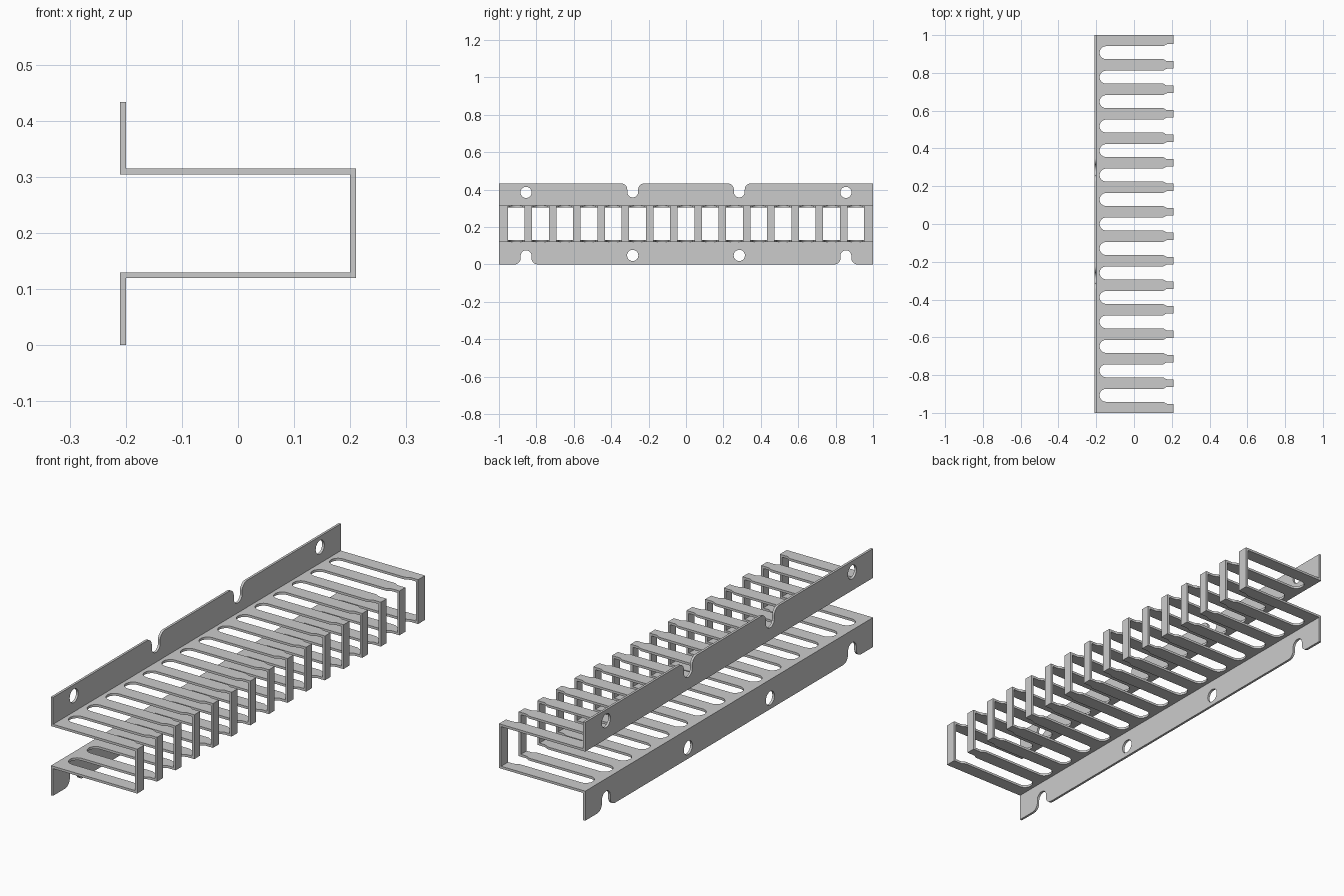
import bpy, bmesh
from math import sin, cos, pi, radians
from mathutils import Vector

if "Cube" in bpy.data.objects:
    bpy.data.objects.remove(bpy.data.objects["Cube"])

T = 0.0105          # sheet thickness
X, H = 0.21, 0.433  # half depth, height
Z1, Z2 = 0.1195, 0.3145  # outer faces of the two shelves


def prism(bm, pts, direction):
    """Extrude a closed outline along a vector."""
    face = bm.faces.new([bm.verts.new(p) for p in pts])
    ext = bmesh.ops.extrude_face_region(bm, geom=[face])
    verts = [g for g in ext["geom"] if isinstance(g, bmesh.types.BMVert)]
    bmesh.ops.translate(bm, verts=verts, vec=Vector(direction))


def make_object(name, bm):
    bmesh.ops.recalc_face_normals(bm, faces=bm.faces)
    mesh = bpy.data.meshes.new(name)
    bm.to_mesh(mesh)
    bm.free()
    obj = bpy.data.objects.new(name, mesh)
    bpy.context.collection.objects.link(obj)
    return obj


def arc(cx, cy, r, a0, a1, n=10):
    return [(cx + r * cos(radians(a0 + (a1 - a0) * i / n)),
             cy + r * sin(radians(a0 + (a1 - a0) * i / n))) for i in range(n + 1)]


# folded sheet: hat-shaped profile run along y
hat = [(-X, 0), (-X + T, 0), (-X + T, Z1), (X, Z1), (X, Z2), (-X + T, Z2),
       (-X + T, H), (-X, H), (-X, Z2 - T), (X - T, Z2 - T), (X - T, Z1 + T), (-X, Z1 + T)]
bm = bmesh.new()
prism(bm, [(x, -1, z) for x, z in hat], (0, 2, 0))
duct = make_object("slotted_duct", bm)

# finger slots: round at the back, flaring to a wider opening at the front
bm = bmesh.new()
w, wide, pitch = 0.034, 0.0445, 0.1296
flare = [(0.15 + 0.026 * i / 8, w + (wide - w) * (1 - cos(pi * i / 8)) / 2) for i in range(9)]
slot = (arc(-0.182 + w, 0, w, 90, 270, 20) + [(x, -y) for x, y in flare]
        + [(0.3, -wide), (0.3, wide)] + flare[::-1])
for i in range(15):
    prism(bm, [(x, y + (i - 7) * pitch, 0.05) for x, y in slot], (0, 0, 0.34))
slots = make_object("slot_cutter", bm)

# mounting holes and open notches, mirrored between the two flanges
bm = bmesh.new()
r, rc, depth = 0.029, 0.033, 0.075
notch = ([(r + rc, -0.05)] + arc(r + rc, rc, rc, 270, 180)
         + arc(0, depth - r, r, 0, 180, 20) + arc(-r - rc, rc, rc, 0, -90) + [(-r - rc, -0.05)])
hole = arc(0, 0.048, 0.03, 0, 345, 23)
for side in (-1, 1):
    for y0, low, high in ((0.855, notch, hole), (0.285, hole, notch)):
        for shape, flip in ((low, False), (high, True)):
            prism(bm, [(-0.25, side * y0 + y, H - z if flip else z) for y, z in shape],
                  (0.1, 0, 0))
holes = make_object("mounting_cutter", bm)

# cut the sheet, then drop the cutters
for cutter in (slots, holes):
    mod = duct.modifiers.new(cutter.name, "BOOLEAN")
    mod.operation, mod.solver, mod.object = "DIFFERENCE", "EXACT", cutter
    cutter.hide_render = True
bpy.context.view_layer.update()
duct.data = bpy.data.meshes.new_from_object(
    duct.evaluated_get(bpy.context.evaluated_depsgraph_get()))
duct.modifiers.clear()
for cutter in (slots, holes):
    bpy.data.objects.remove(cutter)

bpy.context.view_layer.objects.active = duct
duct.select_set(True)
bpy.ops.object.shade_smooth_by_angle(angle=radians(30))
